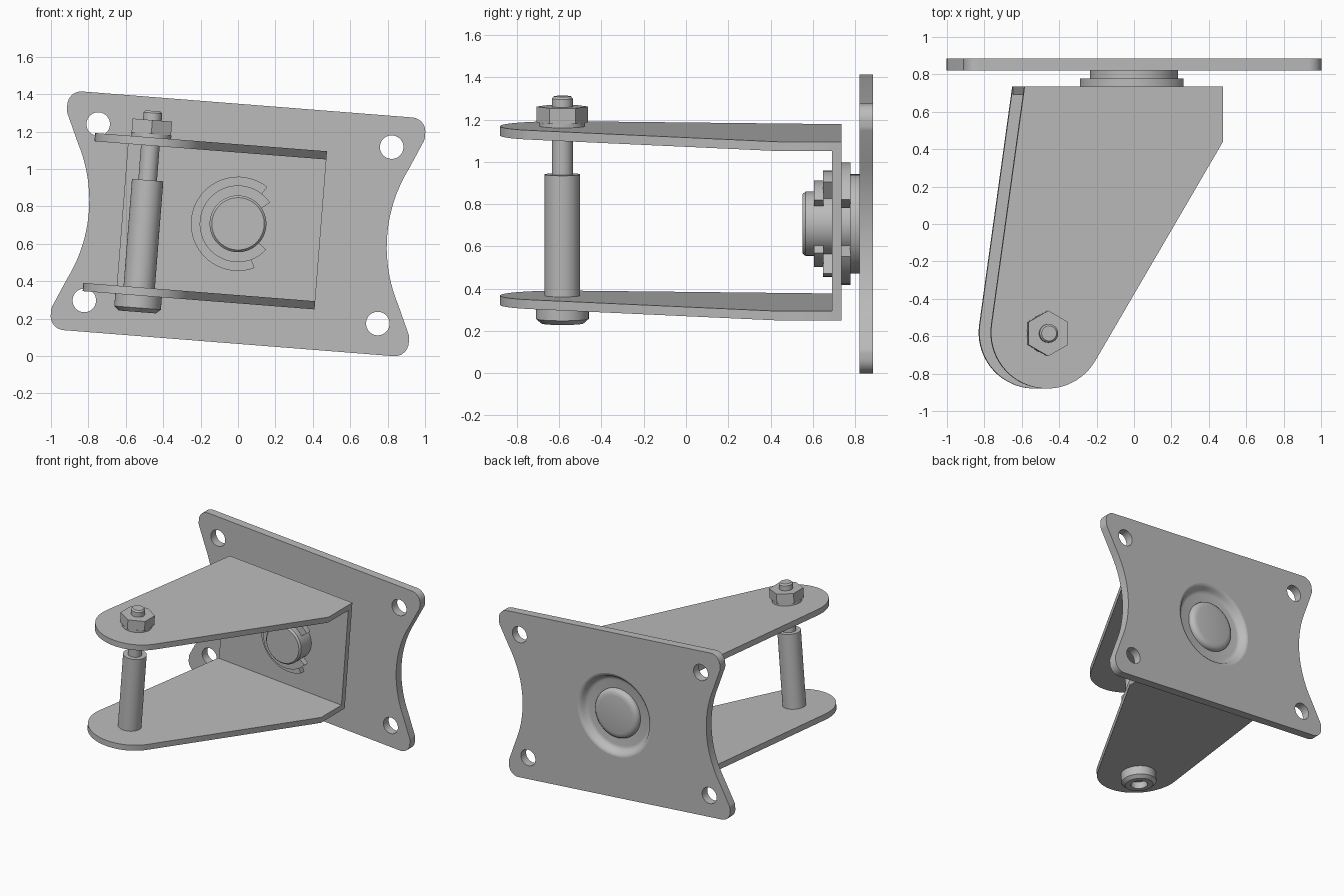
import bpy, bmesh
from math import radians, cos, sin, pi
from mathutils import Matrix

if "Cube" in bpy.data.objects:
    bpy.data.objects.remove(bpy.data.objects["Cube"])

steel = bpy.data.materials.new("grey_steel")
steel.use_nodes = True
steel.diffuse_color = (0.5, 0.5, 0.5, 1)
steel.node_tree.nodes["Principled BSDF"].inputs["Base Color"].default_value = (0.5, 0.5, 0.5, 1)

# The whole assembly leans sideways about the front-back axis
LEAN = Matrix.Translation((0, 0, 0.707)) @ Matrix.Rotation(radians(4.5), 4, "Y")
UPRIGHT = Matrix.Rotation(pi / 2, 4, "X")      # outline in x-z, depth along y
FLAT = Matrix.Identity(4)                      # outline in x-y, depth along z


def finish(name, bm, matrix):
    bmesh.ops.remove_doubles(bm, verts=bm.verts, dist=1e-5)
    bmesh.ops.recalc_face_normals(bm, faces=bm.faces)
    me = bpy.data.meshes.new(name)
    bm.to_mesh(me)
    bm.free()
    me.transform(matrix)
    me.materials.append(steel)
    me.shade_smooth()
    me.set_sharp_from_angle(angle=radians(32))
    ob = bpy.data.objects.new(name, me)
    bpy.context.collection.objects.link(ob)
    ob.matrix_world = LEAN
    return ob


def arc(cx, cy, r, a0, a1, n=24):
    angles = [radians(a0 + (a1 - a0) * i / n) for i in range(n + 1)]
    return [(cx + r * cos(a), cy + r * sin(a)) for a in angles]


def circle(cx, cy, r, n=32):
    return arc(cx, cy, r, 0, 360, n)[:-1]


def sheet(name, loops, low, high, matrix):
    """Extrude an outline with holes between two levels."""
    cu = bpy.data.curves.new(name + "_outline", "CURVE")
    cu.dimensions, cu.fill_mode = "2D", "BOTH"
    cu.extrude = (high - low) / 2
    for loop in loops:
        sp = cu.splines.new("POLY")
        sp.points.add(len(loop) - 1)
        for p, (x, y) in zip(sp.points, loop):
            p.co = (x, y, 0, 1)
        sp.use_cyclic_u = True
    tmp = bpy.data.objects.new(name + "_outline", cu)
    bpy.context.collection.objects.link(tmp)
    graph = bpy.context.evaluated_depsgraph_get()
    me = bpy.data.meshes.new_from_object(tmp.evaluated_get(graph))
    bm = bmesh.new()
    bm.from_mesh(me)
    bpy.data.objects.remove(tmp)
    bpy.data.curves.remove(cu)
    bpy.data.meshes.remove(me)
    mid = (low + high) / 2
    shift = (0, mid, 0) if matrix is UPRIGHT else (0, 0, mid)
    return finish(name, bm, Matrix.Translation(shift) @ matrix)


def lathe(name, profile, matrix, n=48):
    """Spin a (radius, height) profile around z."""
    bm = bmesh.new()
    vs = [bm.verts.new((r, 0, h)) for r, h in profile]
    es = [bm.edges.new(pair) for pair in zip(vs, vs[1:])]
    bmesh.ops.spin(bm, geom=vs + es, cent=(0, 0, 0), axis=(0, 0, 1),
                   angle=2 * pi, steps=n, use_duplicate=False)
    bmesh.ops.dissolve_degenerate(bm, dist=1e-6, edges=bm.edges)
    return finish(name, bm, matrix)


# Mounting plate: waisted outline with rounded corners and four bolt holes
quarter = arc(1.60, 0, 0.80, 180, 153, 10)
quarter += arc(0.90, 0.54, 0.06, -22, 0, 4) + arc(0.885, 0.565, 0.075, 0, 90, 8)
upper = quarter + [(-x, z) for x, z in reversed(quarter)]
outline = upper + [(x, -z) for x, z in reversed(upper[1:-1])]
holes = [circle(sx * 0.787, sz * 0.473, 0.063) for sx in (-1, 1) for sz in (-1, 1)]
sheet("mounting_plate", [outline, circle(0, 0, 0.32, 48)] + holes, 0.82, 0.885, UPRIGHT)

# Pressed dish in the middle of the plate, hollow at the back
TO_Y = Matrix.Rotation(-pi / 2, 4, "X")        # lathe height becomes +y
lathe("pressed_dish", [(0, 0.775), (0.235, 0.775), (0.235, 0.82), (0.32, 0.82),
                       (0.32, 0.885), (0.307, 0.882), (0.296, 0.872), (0.284, 0.85),
                       (0.272, 0.838), (0.255, 0.834), (0, 0.834)], TO_Y)

# Pivot pin with a rounded head sunk into the dish
lathe("pivot_pin", [(0, 0.552), (0.14, 0.552), (0.152, 0.565), (0.152, 0.80), (0.19, 0.80),
                    (0.19, 0.845), (0.184, 0.860), (0.170, 0.871), (0.145, 0.876),
                    (0, 0.876)], TO_Y)


# Split rings around the pin, each with a gap towards +x
for name, r_in, r_out, a0, a1, low, high in (
        ("rear_split_ring", 0.19, 0.29, 28, 332, 0.733, 0.778),
        ("inner_split_ring", 0.15, 0.252, 56, 295, 0.648, 0.692),
        ("front_split_ring", 0.15, 0.205, 38, 322, 0.605, 0.65)):
    ring = arc(0, 0, r_out, a0, a1, 40) + arc(0, 0, r_in, a1, a0, 40)
    sheet(name, [ring], low, high, UPRIGHT)

# Fork: back web and two tapering arms
LEFT, RIGHT, BACK, TOP, INNER = -0.62, 0.444, 0.735, 0.424, 0.380
sheet("fork_web", [[(LEFT, -TOP), (RIGHT, -TOP), (RIGHT, TOP), (LEFT, TOP)]],
      0.69, BACK, UPRIGHT)
arm = [(RIGHT, 0.44), (RIGHT, BACK), (LEFT, BACK)] + arc(-0.50, -0.58, 0.30, 172, 330, 28)
sheet("upper_arm", [arm], INNER, TOP, FLAT)
sheet("lower_arm", [arm], -TOP, -INNER, FLAT)

# Axle bolt: socket head, sleeve, threaded end, washer and hex nut
AXLE = Matrix.Translation((-0.50, -0.585, 0))
lathe("axle_head", [(0, -0.46), (0.06, -0.46), (0.06, -0.512), (0.10, -0.512),
                    (0.125, -0.49), (0.125, -TOP), (0, -TOP)], AXLE)
lathe("axle_sleeve", [(0, -0.40), (0.084, -0.40), (0.084, 0.195), (0, 0.195)], AXLE)
lathe("axle_bolt", [(0, 0.18), (0.05, 0.18), (0.05, 0.555), (0.04, 0.566), (0, 0.566)], AXLE)
lathe("nut_washer", [(0, 0.42), (0.108, 0.42), (0.108, 0.442), (0, 0.442)], AXLE)
nut = [(x - 0.50, y - 0.585) for x, y in arc(0, 0, 0.122, 30, 330, 5)]
sheet("hex_nut", [nut], 0.442, 0.517, FLAT)
